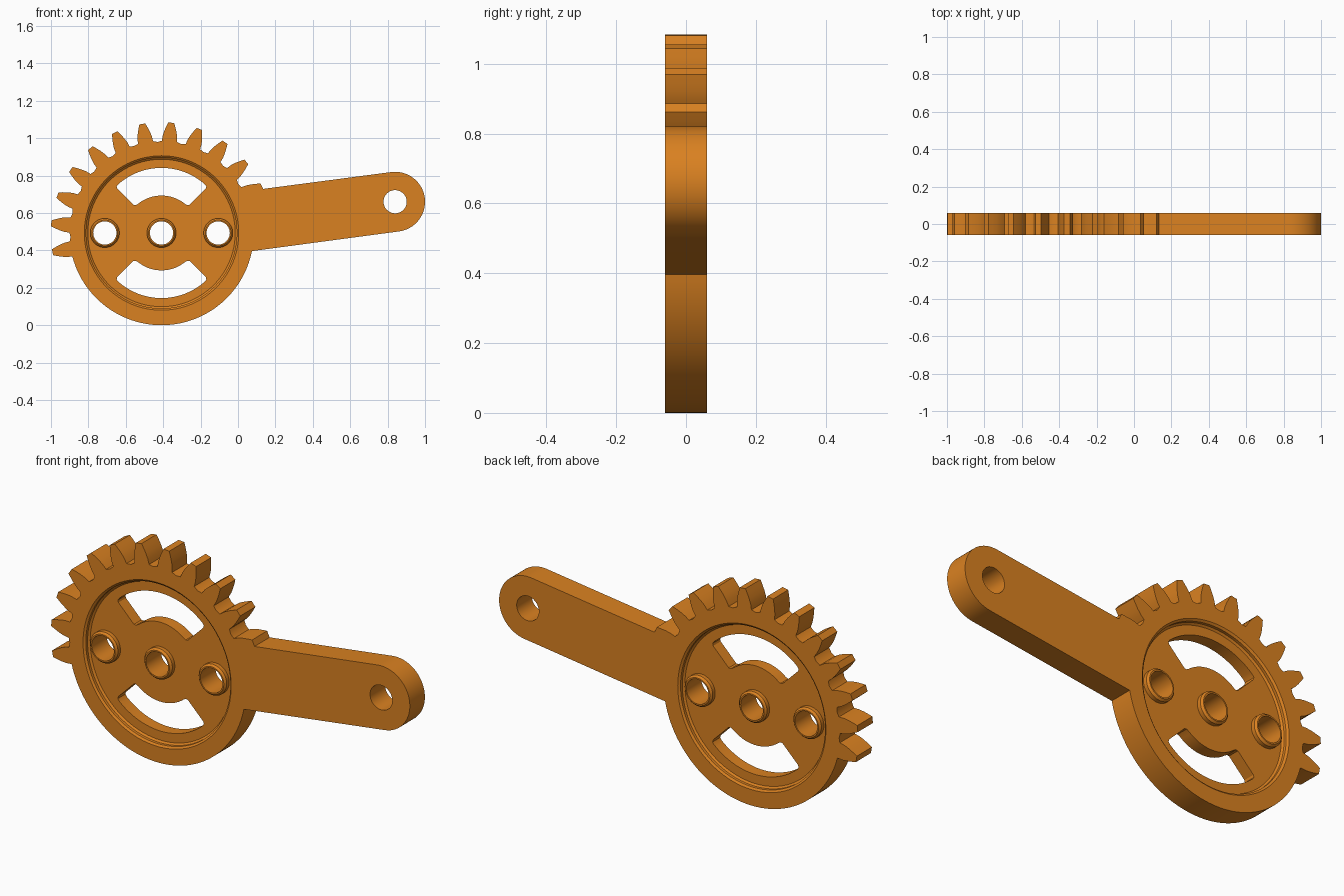
import bpy, bmesh, math
from math import sin, cos, radians, pi

if "Cube" in bpy.data.objects:
    bpy.data.objects.remove(bpy.data.objects["Cube"])

CX, CZ = -0.409, 0.493          # gear centre
R, TIP, T = 0.493, 0.592, 0.06  # rim radius, tooth tip radius, half thickness
WEB = 0.03                      # half thickness of the recessed web
EX, EZ, ER = 0.84, 0.66, 0.16   # arm end centre and radius

mat = bpy.data.materials.new("orange")
mat.diffuse_color = (0.7, 0.22, 0.015, 1)
mat.use_nodes = True
mat.node_tree.nodes["Principled BSDF"].inputs["Base Color"].default_value = mat.diffuse_color


def polar(r, deg, cx=CX, cz=CZ):
    return (cx + r * cos(radians(deg)), cz + r * sin(radians(deg)))


def arc(r, a0, a1, n, cx=CX, cz=CZ):
    return [polar(r, a0 + (a1 - a0) * i / n, cx, cz) for i in range(n + 1)]


def finish(bm, name):
    bmesh.ops.recalc_face_normals(bm, faces=bm.faces)
    me = bpy.data.meshes.new(name)
    bm.to_mesh(me)
    bm.free()
    ob = bpy.data.objects.new(name, me)
    bpy.context.collection.objects.link(ob)
    me.materials.append(mat)
    return ob


def prism(name, pts, half):
    bm = bmesh.new()
    f = bm.faces.new([bm.verts.new((x, -half, z)) for x, z in pts])
    ext = bmesh.ops.extrude_face_region(bm, geom=[f])
    for v in ext["geom"]:
        if isinstance(v, bmesh.types.BMVert):
            v.co.y = half
    return finish(bm, name)


def stack(name, profile, cx, cz, n, closed=False):
    """Rings of (radius, y) about a y axis; capped, or closed into a tube."""
    bm = bmesh.new()
    rings = [[bm.verts.new((cx + r * cos(2 * pi * i / n), y, cz + r * sin(2 * pi * i / n)))
              for i in range(n)] for r, y in profile]
    pairs = list(zip(rings, rings[1:]))
    if closed:
        pairs.append((rings[-1], rings[0]))
    else:
        bm.faces.new(rings[0])
        bm.faces.new(rings[-1])
    for a, b in pairs:
        for i in range(n):
            j = (i + 1) % n
            bm.faces.new((a[i], a[j], b[j], b[i]))
    return finish(bm, name)


def shade(ob):
    bpy.ops.object.select_all(action='DESELECT')
    ob.select_set(True)
    bpy.context.view_layer.objects.active = ob
    bpy.ops.object.shade_smooth_by_angle(angle=radians(30))


# Outline: teeth over the top left, plain rim below, then the arm
tooth = [(R, 0.041), (0.52, 0.039), (0.545, 0.033), (0.57, 0.0245), (TIP, 0.016)]
half_root = math.degrees(0.041 / R)
outline = []
for k in range(12):
    a = 25 + 15 * k
    rising = [polar(r, a - math.degrees(w / r)) for r, w in tooth]
    falling = [polar(r, a + math.degrees(w / r)) for r, w in reversed(tooth)]
    outline += (rising[-1:] if k == 0 else rising) + falling  # first tooth merges into arm
    if k < 11:
        outline.append(polar(R - 0.006, a + 7.5))
tilt = math.degrees(math.atan2(EZ - CZ, EX - CX))
low = 360 + tilt - math.degrees(math.asin(ER / R))
outline += arc(R, 190 + half_root, low, 60)[1:]
outline += arc(ER, tilt - 90, tilt + 90, 32, EX, EZ)
body = prism("gear_arm", outline, T)

# Cutters: stepped recesses on both faces, windows, bores
cutters = []
for s in (-1, 1):
    cutters.append(stack("recess_cutter", [(0.413, s * 0.1), (0.413, s * T), (0.403, s * 0.052),
                                           (0.403, s * 0.038), (0.394, s * WEB)], CX, CZ, 96))
for m in (0, 180):
    w = arc(0.348, m + 48, m + 132, 32)
    w += [polar(0.345, m + 134), polar(0.335, m + 135), polar(0.212, m + 135), polar(0.203, m + 133)]
    w += arc(0.2, m + 129, m + 51, 24)
    w += [polar(0.203, m + 47), polar(0.212, m + 45), polar(0.335, m + 45), polar(0.345, m + 46)]
    cutters.append(prism("window_cutter", w, 0.1))
hub_x = [CX - 0.303, CX, CX + 0.303]
for x in hub_x:
    cutters.append(stack("hub_cutter", [(0.072, -0.1), (0.072, 0.1)], x, CZ, 48))
cutters.append(stack("arm_hole_cutter", [(0.062, -0.1), (0.062, 0.1)], EX, EZ, 48))

for c in cutters:
    c.hide_render = True
    mod = body.modifiers.new("cut", 'BOOLEAN')
    mod.operation, mod.solver, mod.object = 'DIFFERENCE', 'EXACT', c
bpy.context.view_layer.objects.active = body
for mod in list(body.modifiers):
    bpy.ops.object.modifier_apply(modifier=mod.name)
for c in cutters:
    bpy.data.objects.remove(c)
shade(body)

# Hubs: chamfered tubes through the web
for i, x in enumerate(hub_x):
    hub = stack(f"hub_{i + 1}", [(0.062, -T), (0.069, -T), (0.078, -0.05), (0.078, 0.05),
                                 (0.069, T), (0.062, T)], x, CZ, 48, closed=True)
    shade(hub)
